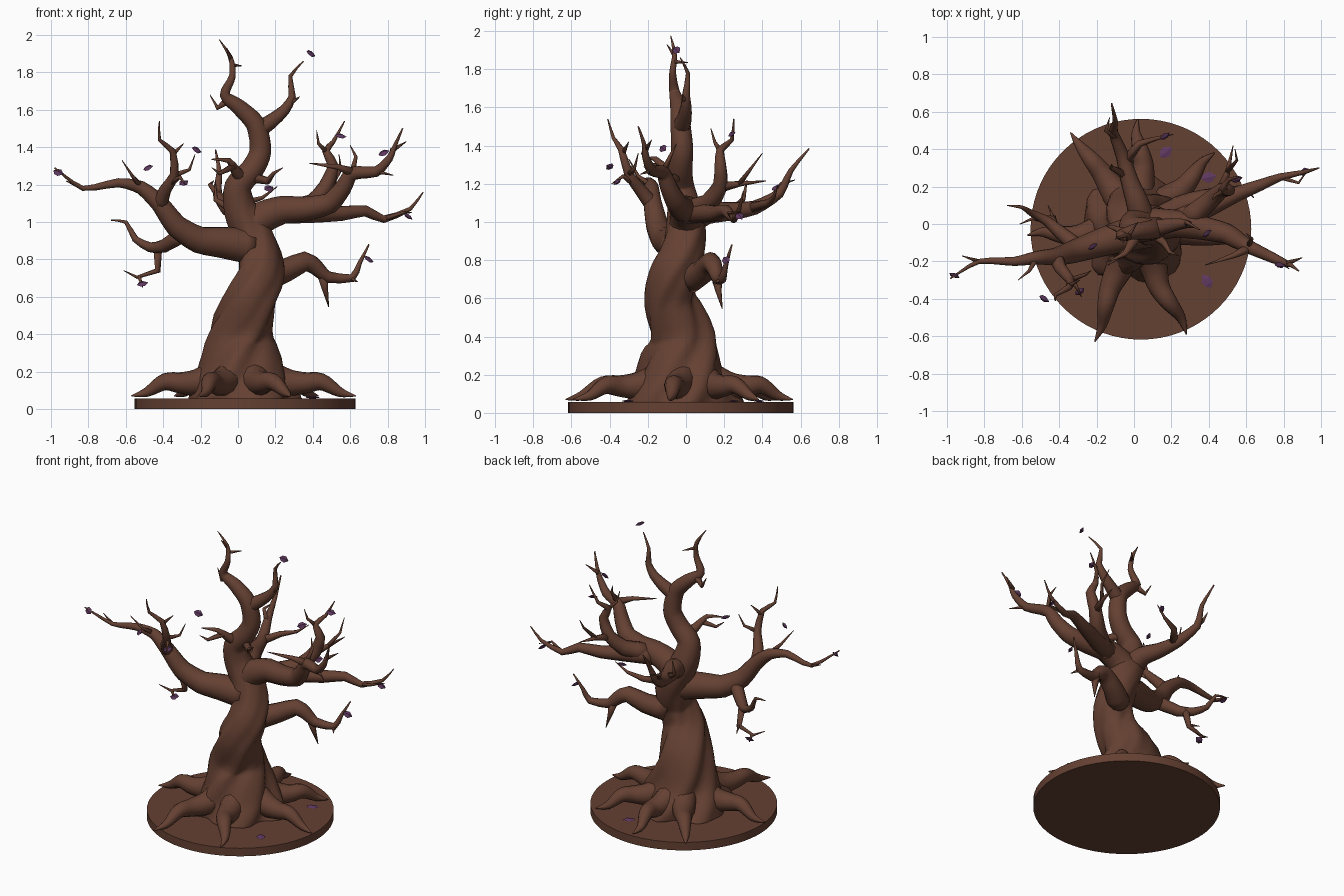
import bpy, bmesh, math, random
from mathutils import Vector, Matrix

random.seed(4)


def material(name, rgb):
    m = bpy.data.materials.new(name)
    m.diffuse_color = (*rgb, 1)
    return m


BARK = material("brown_bark", (0.13, 0.052, 0.032))
LEAF = material("purple_leaf", (0.12, 0.042, 0.12))


def finish(name, bm, mat, smooth=True):
    bmesh.ops.recalc_face_normals(bm, faces=bm.faces)
    for f in bm.faces:
        f.smooth = smooth
    me = bpy.data.meshes.new(name)
    bm.to_mesh(me)
    bm.free()
    me.materials.append(mat)
    ob = bpy.data.objects.new(name, me)
    bpy.context.collection.objects.link(ob)
    return ob


def resample(pts, steps, bend):
    """Curve through points (x, y, z, r); bend 0 gives straight runs, 1 a full spline."""
    p = [Vector(q) for q in pts]
    p = [p[0]] + p + [p[-1]]
    out = []
    for i in range(1, len(p) - 2):
        a, b, c, d = p[i - 1:i + 3]
        for k in range(steps):
            t = k / steps
            s = 0.5 * (2 * b + (c - a) * t + (2 * a - 5 * b + 4 * c - d) * t * t
                       + (3 * b - a - 3 * c + d) * t ** 3)
            out.append(b.lerp(c, t).lerp(s, bend))
    out.append(p[-2])
    return out


def tube(name, pts, sides=10, steps=3, shape=None, bend=1.0):
    """Tapered tube; shape(angle, point) scales the radius."""
    path = resample(pts, steps, bend)
    pos = [v.to_3d() for v in path]
    bm = bmesh.new()
    rings, u = [], None
    for i, c in enumerate(pos):
        t = (pos[min(i + 1, len(pos) - 1)] - pos[max(i - 1, 0)]).normalized()
        if u is None:
            u = Vector((1, 0, 0)) if abs(t.x) < 0.8 else Vector((0, 1, 0))
        u = (u - t * u.dot(t)).normalized()
        w = t.cross(u)
        ring = []
        for k in range(sides):
            a = 2 * math.pi * k / sides
            r = max(path[i][3], 0.0015) * (shape(a, c) if shape else 1)
            ring.append(bm.verts.new(c + (u * math.cos(a) + w * math.sin(a)) * r))
        rings.append(ring)
    for A, B in zip(rings, rings[1:]):
        for k in range(sides):
            j = (k + 1) % sides
            bm.faces.new((A[k], A[j], B[j], B[k]))
    bm.faces.new(rings[0][::-1])
    bm.faces.new(rings[-1])
    return finish(name, bm, BARK)


def limb(name, r0, r1, pts, sides=10, steps=3):
    n = len(pts) - 1
    return tube(name, [(*p, r1 + (r0 - r1) * (1 - i / n) ** 1.1) for i, p in enumerate(pts)],
                sides, steps, None, 0.6)


def twig(r0, *pts):
    return limb("twig", r0, 0.002, pts, 7, 1)


# Round base
bm = bmesh.new()
bmesh.ops.create_cone(bm, cap_ends=True, segments=72, radius1=0.59, radius2=0.59, depth=0.056,
                      matrix=Matrix.Translation((0.037, -0.028, 0.028)))
base = finish("round_base", bm, BARK, False)
bpy.context.view_layer.objects.active = base
base.select_set(True)
bpy.ops.object.shade_smooth_by_angle(angle=math.radians(35))

# Twisted trunk with spiral ridges that fade with height
def ridges(a, c):
    fade = max(0.0, 1 - c.z / 1.25)
    s = a - 3.0 * c.z
    return 1 + fade * (0.1 * math.cos(5 * s) + 0.06 * math.cos(8 * s + 1))


tube("trunk", [
    (0.02, -0.02, 0.05, 0.29), (0.02, -0.02, 0.12, 0.265), (0.02, -0.02, 0.22, 0.222),
    (0.015, -0.02, 0.4, 0.17), (0.07, -0.085, 0.58, 0.135), (0.12, -0.07, 0.71, 0.122),
    (0.115, -0.025, 0.82, 0.115), (0.07, 0.0, 0.95, 0.105), (0.01, -0.01, 1.07, 0.088),
    (0.0, -0.03, 1.19, 0.072), (0.075, -0.03, 1.28, 0.063), (0.12, -0.02, 1.38, 0.058),
    (0.095, -0.03, 1.52, 0.052), (0.01, -0.04, 1.61, 0.043), (-0.07, -0.06, 1.68, 0.028),
    (-0.03, -0.07, 1.78, 0.018), (-0.04, -0.06, 1.88, 0.012), (-0.1, -0.08, 1.975, 0.002)],
    sides=36, steps=4, shape=ridges, bend=0.85)

# Roots spreading over the base
for x, y in [(-0.21, -0.63), (0.28, -0.59), (0.63, -0.09), (0.43, 0.38), (0.02, 0.56),
             (-0.34, 0.49), (-0.57, -0.06)]:
    d = Vector((x - 0.02, y, 0))
    side = Vector((-d.y, d.x, 0)) * random.uniform(-0.06, 0.06)
    pts = []
    for t, z, r, k in [(0.15, 0.2, 0.09, 0), (0.38, 0.145, 0.075, 0.5), (0.55, 0.14, 0.058, 1),
                       (0.7, 0.145, 0.046, 0.5), (0.86, 0.09, 0.026, -0.3), (1, 0.07, 0.003, 0)]:
        p = Vector((0.02, 0, z)) + d * t + side * k
        pts.append((*p, r))
    tube("root", pts, 12, 4)

# Left branch and its forks
limb("left_branch", 0.098, 0.004, [
    (0.07, -0.03, 0.87), (-0.08, -0.07, 0.89), (-0.21, -0.11, 0.905), (-0.33, -0.15, 0.98),
    (-0.42, -0.175, 1.1), (-0.52, -0.18, 1.185), (-0.64, -0.2, 1.21), (-0.83, -0.2, 1.18),
    (-0.98, -0.29, 1.29)], 14)
limb("left_upper_fork", 0.042, 0.003, [
    (-0.42, -0.17, 1.08), (-0.39, -0.24, 1.17), (-0.34, -0.3, 1.25), (-0.35, -0.34, 1.38),
    (-0.42, -0.38, 1.44), (-0.42, -0.41, 1.54)], 9, 2)
limb("left_lower_fork", 0.045, 0.003, [
    (-0.29, -0.13, 0.94), (-0.4, -0.04, 0.87), (-0.47, 0.02, 0.865), (-0.55, 0.06, 0.91),
    (-0.6, 0.09, 1.0), (-0.68, 0.1, 1.01)], 9, 2)
twig(0.026, (-0.43, -0.01, 0.88), (-0.43, 0.03, 0.74), (-0.54, 0.03, 0.705), (-0.61, 0.0, 0.74))
twig(0.012, (-0.53, 0.03, 0.71), (-0.51, 0.03, 0.65))
twig(0.01, (-0.43, 0.03, 0.75), (-0.46, 0.1, 0.72))
twig(0.02, (-0.37, -0.27, 1.2), (-0.31, -0.33, 1.24), (-0.28, -0.39, 1.2))
twig(0.014, (-0.35, -0.33, 1.36), (-0.29, -0.3, 1.42))
twig(0.016, (-0.34, -0.3, 1.25), (-0.26, -0.27, 1.28), (-0.23, -0.25, 1.36))
twig(0.018, (-0.52, -0.18, 1.19), (-0.56, -0.25, 1.24), (-0.62, -0.3, 1.33))
twig(0.012, (-0.83, -0.2, 1.18), (-0.92, -0.17, 1.22))

# Right branch, high end to the front
limb("right_branch", 0.095, 0.004, [
    (0.05, 0.0, 0.96), (0.14, 0.0, 1.03), (0.24, 0.0, 1.065), (0.36, -0.02, 1.07),
    (0.49, -0.05, 1.1), (0.56, -0.09, 1.18), (0.61, -0.12, 1.26), (0.74, -0.18, 1.27),
    (0.81, -0.21, 1.34), (0.84, -0.22, 1.41), (0.88, -0.25, 1.5)], 14)
twig(0.03, (0.63, -0.12, 1.26), (0.53, -0.17, 1.295), (0.38, -0.22, 1.315))
twig(0.015, (0.82, -0.21, 1.38), (0.9, -0.18, 1.43))
twig(0.018, (0.61, -0.12, 1.26), (0.63, -0.08, 1.35), (0.6, -0.05, 1.41))
twig(0.013, (0.74, -0.18, 1.27), (0.83, -0.24, 1.25))

# Right branch reaching back
limb("right_low_fork", 0.062, 0.003, [
    (0.24, 0.02, 1.05), (0.4, 0.09, 1.045), (0.55, 0.16, 1.045), (0.68, 0.21, 1.06),
    (0.78, 0.25, 1.015), (0.92, 0.28, 1.07), (0.99, 0.3, 1.16)], 10, 2)
twig(0.014, (0.78, 0.25, 1.015), (0.88, 0.22, 1.05), (0.93, 0.29, 1.05))

# Upright fork behind the right branch
limb("right_upright_fork", 0.062, 0.003, [
    (0.28, 0.02, 1.06), (0.4, 0.12, 1.1), (0.47, 0.18, 1.19), (0.51, 0.18, 1.3),
    (0.47, 0.18, 1.38), (0.51, 0.24, 1.43), (0.57, 0.25, 1.54)], 10, 2)
twig(0.03, (0.46, 0.17, 1.18), (0.5, 0.28, 1.2), (0.53, 0.42, 1.215))
twig(0.015, (0.5, 0.28, 1.2), (0.55, 0.34, 1.28), (0.54, 0.4, 1.36))
twig(0.016, (0.48, 0.18, 1.37), (0.43, 0.15, 1.42), (0.42, 0.13, 1.49))

# Low right branch
limb("low_right_branch", 0.075, 0.004, [
    (0.14, 0.02, 0.7), (0.25, 0.09, 0.74), (0.36, 0.13, 0.79), (0.42, 0.15, 0.755),
    (0.48, 0.165, 0.705), (0.61, 0.19, 0.7), (0.65, 0.21, 0.78), (0.7, 0.24, 0.88)], 11, 2)
twig(0.034, (0.45, 0.16, 0.73), (0.465, 0.17, 0.64), (0.485, 0.19, 0.545))
twig(0.014, (0.6, 0.19, 0.7), (0.64, 0.14, 0.68))

# Back branch
limb("back_branch", 0.075, 0.004, [
    (0.05, 0.0, 1.0), (0.02, 0.11, 1.05), (-0.02, 0.22, 1.055), (-0.06, 0.36, 1.075),
    (-0.11, 0.49, 1.15), (-0.1, 0.55, 1.27), (-0.12, 0.645, 1.385)], 12)
twig(0.03, (-0.05, 0.33, 1.07), (0.03, 0.43, 1.1), (0.13, 0.46, 1.13), (0.21, 0.48, 1.19))
twig(0.022, (-0.1, 0.47, 1.14), (-0.15, 0.5, 1.2), (-0.13, 0.57, 1.22))
twig(0.026, (-0.02, 0.25, 1.06), (-0.12, 0.3, 1.12), (-0.12, 0.32, 1.22))

# Front-left branch from the upper trunk, and small trunk twigs
limb("upper_left_branch", 0.042, 0.003, [
    (0.03, -0.03, 1.22), (-0.01, -0.1, 1.27), (-0.05, -0.16, 1.33), (-0.14, -0.2, 1.335)], 9, 2)
twig(0.02, (-0.02, -0.13, 1.3), (-0.1, -0.19, 1.26), (-0.14, -0.22, 1.29))
twig(0.03, (0.07, -0.03, 1.24), (0.16, -0.1, 1.22), (0.19, -0.15, 1.26), (0.24, -0.17, 1.29))
limb("crown_fork", 0.05, 0.003, [
    (0.09, -0.03, 1.48), (0.18, -0.01, 1.54), (0.25, 0.0, 1.6), (0.29, 0.0, 1.67),
    (0.28, 0.01, 1.78), (0.35, -0.03, 1.86)], 9, 2)
twig(0.02, (0.26, 0.0, 1.62), (0.33, -0.02, 1.67))
twig(0.026, (-0.04, -0.05, 1.66), (-0.11, -0.02, 1.61), (-0.15, -0.01, 1.68))
twig(0.013, (-0.035, -0.07, 1.84), (0.02, 0.01, 1.835))
twig(0.012, (-0.04, -0.06, 1.87), (-0.06, -0.1, 1.93))

# Leaves: pointed shapes with a raised middle ridge
def leaf(name, loc, size, rot, thick):
    bm = bmesh.new()
    rim = [bm.verts.new((x, y, 0)) for x, y in
           [(-0.5, 0), (-0.25, -0.28), (0.1, -0.34), (0.5, 0), (0.1, 0.34), (-0.25, 0.28)]]
    for h in (thick, -thick):
        a, b = bm.verts.new((-0.2, 0, h)), bm.verts.new((0.15, 0, h))
        for f in [(rim[0], rim[1], a), (rim[1], rim[2], b, a), (rim[2], rim[3], b),
                  (rim[3], rim[4], b), (rim[4], rim[5], a, b), (rim[5], rim[0], a)]:
            bm.faces.new(f)
    ob = finish(name, bm, LEAF, False)
    ob.location, ob.rotation_euler, ob.scale = loc, rot, (size,) * 3


for loc in [(-0.96, -0.275, 1.265), (-0.48, -0.4, 1.29), (-0.29, -0.36, 1.21),
            (-0.22, -0.12, 1.385), (-0.51, 0.03, 0.67), (0.39, -0.05, 1.9),
            (0.55, 0.24, 1.46), (0.78, -0.22, 1.37), (0.91, 0.28, 1.03),
            (0.165, 0.47, 1.18), (0.7, 0.21, 0.8)]:
    leaf("branch_leaf", loc, 0.064, (random.uniform(0.6, 1.0), random.uniform(-0.6, 0.6),
                                     random.uniform(-0.8, 0.8)), 0.16)
for x, y, a in [(0.39, -0.305, 2.2), (0.17, 0.385, 0.7), (0.4, 0.25, 0.2)]:
    leaf("fallen_leaf", (x, y, 0.062), 0.085, (0, 0, a), 0.06)
